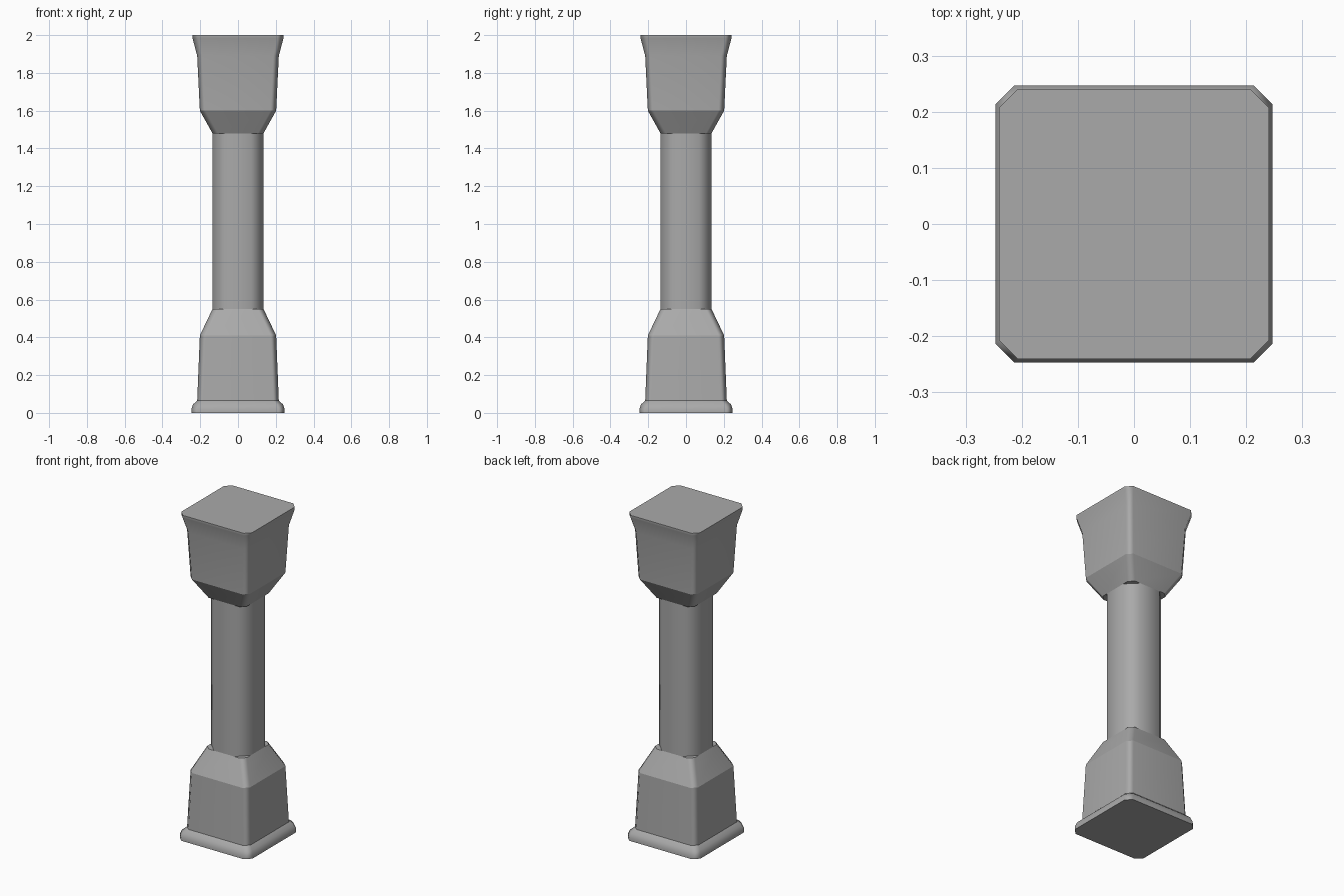
import bpy
import bmesh

cube = bpy.data.objects.get("Cube")
if cube:
    bpy.data.objects.remove(cube, do_unlink=True)

stone = bpy.data.materials.new("grey_stone")
stone.use_nodes = True
GREY = (0.4, 0.4, 0.4, 1.0)
stone.diffuse_color = GREY
stone.node_tree.nodes["Principled BSDF"].inputs["Base Color"].default_value = GREY


def ring(bm, half, cut, z):
    """A square outline with cut corners, counter-clockwise."""
    f = half - cut
    pts = [(half, -f), (half, f), (f, half), (-f, half),
           (-half, f), (-half, -f), (-f, -half), (f, -half)]
    return [bm.verts.new((x, y, z)) for x, y in pts]


def loft(name, profile):
    """Stack rings of (half width, corner cut, height, crease) into a closed solid."""
    bm = bmesh.new()
    rings = [ring(bm, h, c, z) for h, c, z, _ in profile]
    for low, high in zip(rings, rings[1:]):
        for i in range(8):
            j = (i + 1) % 8
            bm.faces.new((low[i], low[j], high[j], high[i]))
    bm.faces.new(rings[0][::-1])
    bm.faces.new(rings[-1])
    for face in bm.faces:
        face.smooth = True
    # Creased rings stay sharp, upright corners shade smoothly
    for verts, (_, _, _, crease) in zip(rings, profile):
        if crease:
            for i in range(8):
                bm.edges.get((verts[i], verts[(i + 1) % 8])).smooth = False
    mesh = bpy.data.meshes.new(name)
    bm.to_mesh(mesh)
    bm.free()
    mesh.materials.append(stone)
    obj = bpy.data.objects.new(name, mesh)
    bpy.context.collection.objects.link(obj)
    mod = obj.modifiers.new("flat_face_normals", "WEIGHTED_NORMAL")
    mod.keep_sharp = True
    return obj


# Foot moulding, tapered block and shoulder
loft("base", [
    (0.247, 0.034, 0.0, True),
    (0.247, 0.034, 0.02, False),
    (0.238, 0.034, 0.045, False),
    (0.216, 0.03, 0.065, True),
    (0.202, 0.03, 0.41, True),
    (0.135, 0.03, 0.55, True),
])

# Eight-sided column
loft("shaft", [
    (0.135, 0.066, 0.54, True),
    (0.135, 0.066, 1.49, True),
])

# Shoulder, tapered block and flared top
loft("capital", [
    (0.135, 0.03, 1.48, True),
    (0.202, 0.03, 1.60, True),
    (0.216, 0.03, 1.89, False),
    (0.241, 0.034, 1.985, False),
    (0.241, 0.034, 2.0, True),
])
